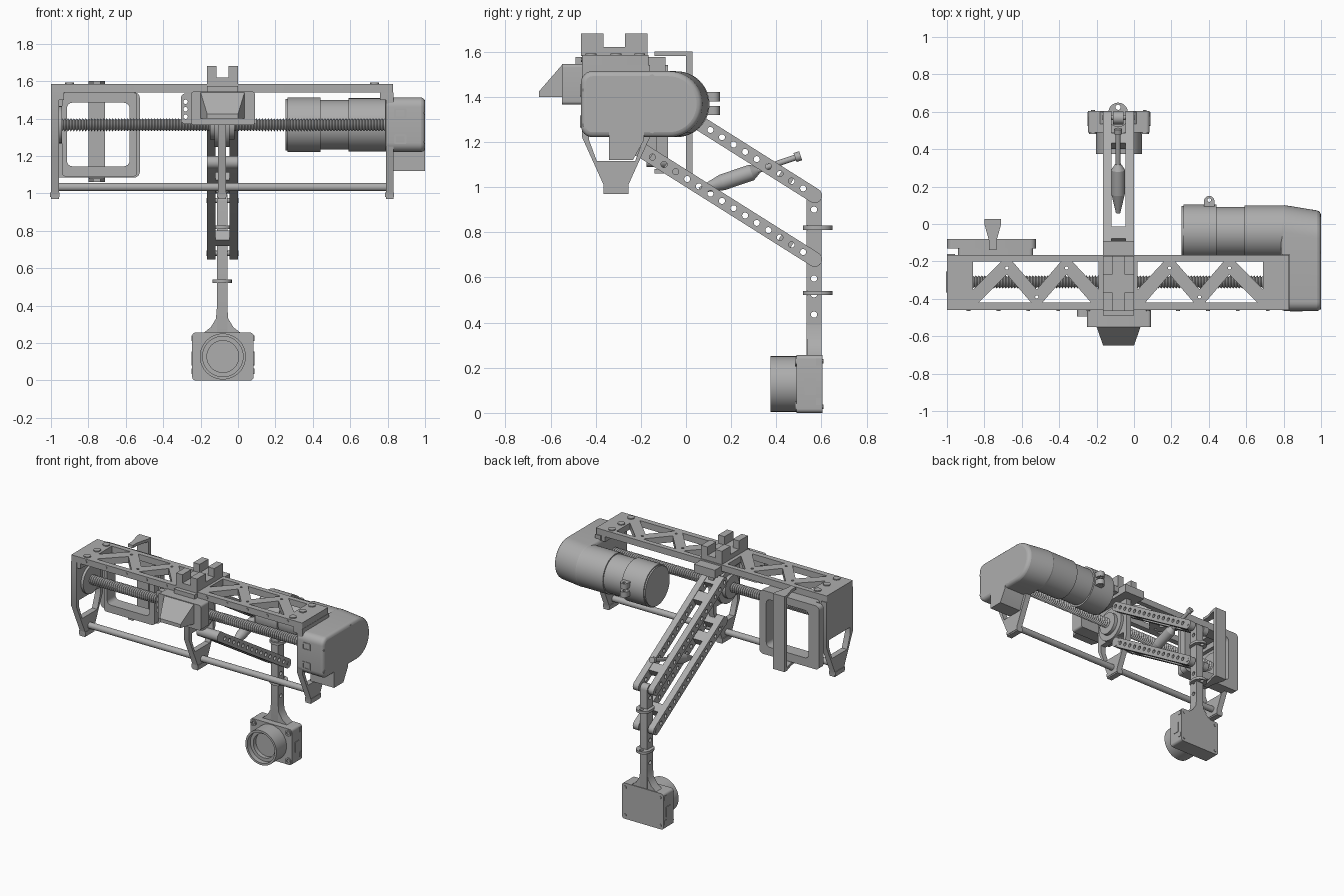
import bpy, bmesh, math
from mathutils import Matrix, Vector

if "Cube" in bpy.data.objects:
    bpy.data.objects.remove(bpy.data.objects["Cube"], do_unlink=True)

GREY = (0.42, 0.42, 0.42, 1)
mat = bpy.data.materials.new("plain grey")
mat.use_nodes = True
mat.diffuse_color = GREY
mat.node_tree.nodes["Principled BSDF"].inputs["Base Color"].default_value = GREY
made = []
MID = -0.085                      # centre plane of the rail
SY, SZ = -0.31, 1.367             # screw axis
# sketch planes: local axes mapped to the world
PLANES = {"xy": ((1, 0, 0), (0, 1, 0), (0, 0, 1)),
          "xz": ((1, 0, 0), (0, 0, 1), (0, -1, 0)),
          "yz": ((0, 1, 0), (0, 0, 1), (1, 0, 0))}


def finish(name, bm):
    bmesh.ops.remove_doubles(bm, verts=bm.verts, dist=1e-5)
    bmesh.ops.recalc_face_normals(bm, faces=bm.faces)
    me = bpy.data.meshes.new(name)
    bm.to_mesh(me)
    bm.free()
    me.materials.append(mat)
    ob = bpy.data.objects.new(name, me)
    bpy.context.collection.objects.link(ob)
    made.append(ob)
    return ob


def plate(name, plane, lo, hi, outline, holes=()):
    """Flat outline with holes, extruded from lo to hi across its plane."""
    cu = bpy.data.curves.new(name, "CURVE")
    cu.dimensions, cu.fill_mode, cu.extrude = "2D", "BOTH", (hi - lo) / 2
    for loop in [outline, *holes]:
        sp = cu.splines.new("POLY")
        sp.points.add(len(loop) - 1)
        for p, (u, v) in zip(sp.points, loop):
            p.co = (u, v, 0, 1)
        sp.use_cyclic_u = True
    tmp = bpy.data.objects.new(name, cu)
    bpy.context.collection.objects.link(tmp)
    bpy.context.view_layer.update()
    me = bpy.data.meshes.new_from_object(tmp.evaluated_get(bpy.context.evaluated_depsgraph_get()))
    bpy.data.objects.remove(tmp)
    bm = bmesh.new()
    bm.from_mesh(me)
    bpy.data.meshes.remove(me)
    axes = [Vector(a) for a in PLANES[plane]]
    off = Vector(abs(c) for c in axes[2]) * (lo + hi) / 2
    for v in bm.verts:
        v.co = axes[0] * v.co.x + axes[1] * v.co.y + axes[2] * v.co.z + off
    return finish(name, bm)


def box(name, x, y, z, tilt=0, pivot=(0, 0, 0)):
    bm = bmesh.new()
    bmesh.ops.create_cube(bm, size=1)
    for v in bm.verts:
        v.co = [r[0] + (c + 0.5) * (r[1] - r[0]) for c, r in zip(v.co, (x, y, z))]
    bm.transform(Matrix.Translation(pivot) @ Matrix.Rotation(tilt, 4, "X"))
    return finish(name, bm)


def rod(name, a, b, r1, r2=None, n=32):
    a, b = Vector(a), Vector(b)
    bm = bmesh.new()
    bmesh.ops.create_cone(bm, cap_ends=True, segments=n, radius1=r1,
                          radius2=r1 if r2 is None else r2, depth=(b - a).length)
    bm.transform(Matrix.Translation((a + b) / 2) @ (b - a).to_track_quat("Z", "Y").to_matrix().to_4x4())
    return finish(name, bm)


def loft(name, rings):
    bm = bmesh.new()
    rows = [[bm.verts.new(p) for p in ring] for ring in rings]
    for r, s in zip(rows, rows[1:]):
        for i in range(len(r)):
            j = (i + 1) % len(r)
            bm.faces.new((r[i], r[j], s[j], s[i]))
    bm.faces.new(rows[0])
    bm.faces.new(rows[-1])
    return finish(name, bm)


def arc(u, v, r, a0=0, a1=360, n=24):
    full = a1 - a0 == 360
    k = n if full else n + 1
    return [(u + r * math.cos(math.radians(a0 + (a1 - a0) * i / n)),
             v + r * math.sin(math.radians(a0 + (a1 - a0) * i / n))) for i in range(k)]


def slot(p, q, r):
    a = math.degrees(math.atan2(q[1] - p[1], q[0] - p[0]))
    return arc(*q, r, a - 90, a + 90, 10) + arc(*p, r, a + 90, a + 270, 10)


def rrect(u0, u1, v0, v1, r):
    return (arc(u1 - r, v1 - r, r, 0, 90, 6) + arc(u0 + r, v1 - r, r, 90, 180, 6)
            + arc(u0 + r, v0 + r, r, 180, 270, 6) + arc(u1 - r, v0 + r, r, 270, 360, 6))


# Top truss plate, mirrored about its middle
lo, hi = -0.42, -0.20
half = [[(-0.86, hi), (-0.71, hi), (-0.86, -0.35)],
        [(-0.83, lo), (-0.68, -0.27), (-0.55, lo)],
        [(-0.65, hi), (-0.39, hi), (-0.52, -0.35)],
        [(-0.49, lo), (-0.36, -0.27), (-0.23, lo)],
        [(-0.33, hi), (-0.19, hi), (-0.19, -0.35)]]
cuts = half + [[(2 * MID - u, v) for u, v in t] for t in half]
cuts += [arc(u, v, 0.009, n=10) for s in (-1, 1)
         for u, v in ((MID + s * 0.595, -0.235), (MID + s * 0.435, -0.39), (MID + s * 0.275, -0.235))]
plate("top_plate", "xy", 1.54, 1.585, rrect(-1, 0.83, -0.46, -0.165, 0.006), cuts)
for x in (MID - 0.815, MID + 0.815):
    for y in (-0.205, SY, -0.42):
        rod("plate_bolt", (x, y, 1.58), (x, y, 1.592), 0.024, n=20)
for i in range(11):
    x = MID + (i - 5) * 0.16
    rod("edge_bolt", (x, -0.455, 1.565), (x, -0.464, 1.565), 0.01, n=12)

# Slotted mount on top of the plate
box("mount_base", (-0.165, 0), (-0.465, -0.17), (1.58, 1.62))
for x in ((-0.165, -0.115), (-0.05, 0)):
    for y in ((-0.465, -0.365), (-0.27, -0.17)):
        box("mount_post", x, y, (1.62, 1.68))

# Hanging brackets, each with a trapezoid window
right = [(0.15, 1.54), (0.15, 1.22), (0.055, 1.01), (0.055, 0.97)]
outline = [(SY + u, v) for u, v in right] + [(SY - u, v) for u, v in reversed(right)]
window = [(SY - 0.085, 1.115), (SY + 0.085, 1.115), (SY + 0.12, 1.21), (SY + 0.12, 1.26), (SY - 0.12, 1.26), (SY - 0.12, 1.21)]
for name, x in (("left_end_bracket", 0.79), ("centre_bracket", -0.107), ("right_end_bracket", -1)):
    plate(name, "yz", x, x + 0.042, outline, [window])
    box(name + "_foot", (x - 0.005, x + 0.045), (SY - 0.055, SY + 0.055), (0.98, 1.005))
for x in ((-0.965, -0.93), (0.76, 0.795)):
    box("corner_block", x, (-0.455, -0.17), (1.5, 1.545))
plate("end_bearing", "yz", -0.999, -0.94, arc(SY, SZ, 0.1), [arc(SY, SZ, 0.02)])

# Threaded screw and guide rod
pitch = 0.016
rings = []
for i in range(109):
    for dx, r in ((0, 0.026), (0.5, 0.035)):
        rings.append([(-0.95 + (i + dx) * pitch, y, z) for y, z in arc(SY, SZ, r, n=16)])
loft("lead_screw", rings)
rod("guide_rod", (-0.97, SY, 1.034), (0.81, SY, 1.034), 0.022)

# Travelling nut and carriage
rod("nut", (-0.15, SY, SZ), (-0.02, SY, SZ), 0.08)
rod("nut_flange", (-0.125, SY, SZ), (-0.045, SY, SZ), 0.12)
box("carriage", (-0.165, 0), (-0.49, -0.09), (1.515, 1.575))
rod("lower_pivot", (-0.166, -0.2, 1.165), (0.001, -0.2, 1.165), 0.035)

# Front cover with tapered hood and side tab
plate("front_cover", "xz", -0.55, -0.455, rrect(-0.25, 0.09, 1.365, 1.545, 0.015))
loft("hood", [[(-0.2, -0.55, 1.4), (0.035, -0.55, 1.4), (0.035, -0.55, 1.54), (-0.2, -0.55, 1.54)],
              [(-0.165, -0.65, 1.4), (0, -0.65, 1.4), (0, -0.65, 1.425), (-0.165, -0.65, 1.425)]])
plate("cover_tab", "xz", -0.495, -0.455, rrect(-0.305, -0.23, 1.37, 1.535, 0.025),
      [arc(-0.28, z, 0.012, n=12) for z in (1.41, 1.45, 1.49)])

# Motor with stepped body and clip lugs
MY = -0.042
for a, b, r in ((0.255, 0.27, 0.138), (0.265, 0.44, 0.146), (0.44, 0.59, 0.133), (0.59, 0.8, 0.142)):
    rod("motor_body", (a, MY, SZ), (b, MY, SZ), r, n=48)
for z in (1.34, 1.40):
    plate("clip_lug", "xy", z - 0.02, z + 0.02, slot((0.402, 0.08), (0.402, 0.122), 0.028),
          [arc(0.402, 0.128, 0.01, n=12)])

# Gear cover: rounded at the motor side, leaning inwards
def cover_ring(x, shift):
    prof = (arc(MY - shift, SZ, 0.146, -90, 90, 24) + arc(-0.415, 1.463, 0.05, 90, 180, 6)
            + arc(-0.415, 1.271, 0.05, 180, 270, 6))
    return [(x, y, z) for y, z in prof]

cover = loft("gear_cover", [cover_ring(0.785, 0), cover_ring(1, 0.035)])
bev = cover.modifiers.new("Bevel", "BEVEL")
bev.width, bev.segments, bev.limit_method, bev.angle_limit = 0.022, 3, "ANGLE", math.radians(50)
plate("cover_foot", "yz", 0.812, 1, [(-0.34, 1.25), (-0.34, 1.12), (-0.235, 1.12), (-0.185, 1.21), (-0.185, 1.25)])
for y, z in ((-0.445, 1.43), (-0.445, 1.275), (-0.15, 1.488), (-0.15, 1.25)):
    rod("cover_bolt", (0.97, y, z), (1, y, z), 0.012, n=12)
for z in (1.428, 1.29):
    plate("cover_window", "xz", -0.469, -0.46, rrect(0.835, 0.9, z - 0.027, z + 0.027, 0.008),
          [rrect(0.845, 0.89, z - 0.018, z + 0.018, 0.004)])

# Rear frame and its clamp strap
hole = rrect(-0.915, -0.58, 1.145, 1.485, 0.03)
plate("rear_frame", "xz", -0.175, -0.13, rrect(-0.94, -0.54, 1.09, 1.54, 0.02), [hole])
plate("rear_frame_rim", "xz", -0.13, -0.08, rrect(-1, -0.525, 1.085, 1.54, 0.03), [hole])
box("strap", (-0.8, -0.71), (0, 0.028), (1.06, 1.6))
taper = [(-0.8, 0.028), (-0.8, 0), (-0.775, -0.09), (-0.775, -0.14), (-0.735, -0.14), (-0.735, -0.09), (-0.71, 0), (-0.71, 0.028)]
for z in (1.06, 1.58):
    plate("strap_arm", "xy", z, z + 0.02, taper)

# Two parallel swing links: drilled side bars joined by webs
DY, DZ = 0.77, -0.485
length, tilt = math.hypot(DY, DZ), math.atan2(DZ, DY)
for name, z0 in (("lower_link", 1.165), ("upper_link", 1.447)):
    p, q = (-0.2, z0), (-0.2 + DY, z0 + DZ)
    holes = [arc(p[0] + DY * i / 15, p[1] + DZ * i / 15, 0.0135, n=14) for i in range(16)]
    for x in (-0.165, -0.045):
        plate(name + "_bar", "yz", x, x + 0.045, slot(p, q, 0.033), holes)
    for a, b in ((0.0, 0.06), (0.14, 0.22), (0.8, 0.87)):
        box(name + "_web", (-0.125, -0.04), (a * length, b * length), (-0.03, 0.03), tilt, (0, *p))
    rod(name + "_pin", (-0.168, *q), (0.003, *q), 0.014, n=16)

# Damper between the links
def damper(y):
    return (MID, y, 0.99 + (y - 0.07) * 0.34)

rod("damper_tail", damper(0.06), damper(0.16), 0.012, 0.036)
rod("damper_body", damper(0.16), damper(0.29), 0.036)
rod("damper_neck", damper(0.29), damper(0.32), 0.036, 0.016)
rod("damper_rod", damper(0.3), damper(0.5), 0.013, n=16)
rod("damper_knob", damper(0.483), damper(0.508), 0.021, n=16)

# Upright arm with flared foot and eyelet clips
AY = 0.567
plate("upright_arm", "yz", -0.113, -0.057, slot((AY, 0.26), (AY, 0.96), 0.034),
      [arc(AY, z, 0.014, n=14) for z in (0.435, 0.525, 0.595, 0.9)])
flare = [(0.027, 0.4), (0.033, 0.33), (0.06, 0.285), (0.105, 0.25)]
plate("arm_flare", "xz", 0.535, 0.6, [(MID + u, v) for u, v in flare] + [(MID - u, v) for u, v in reversed(flare)])
for z in (0.53, 0.82):
    plate("eyelet_clip", "xy", z - 0.009, z + 0.009, slot((MID, 0.57), (MID, 0.597), 0.052),
          [arc(MID, 0.624, 0.014, n=14)])

# Head: housing, hollow barrel, lens and corner screws
HX, HZ = -0.081, 0.128
plate("head_housing", "xz", 0.49, 0.605, rrect(-0.245, 0.083, 0, 0.256, 0.018))
plate("barrel", "xz", 0.375, 0.49, arc(HX, HZ, 0.123, n=48), [arc(HX, HZ, 0.108, n=48)])
plate("barrel_step", "xz", 0.41, 0.49, arc(HX, HZ, 0.109, n=48), [arc(HX, HZ, 0.085, n=48)])
rod("lens", (HX, 0.44, HZ), (HX, 0.5, HZ), 0.086, n=48)
for x in (HX - 0.138, HX + 0.138):
    for z in (0.028, 0.228):
        plate("corner_screw", "xz", 0.482, 0.49, arc(x, z, 0.022), [arc(x, z, 0.011)])
        rod("rear_screw", (x, 0.6, z), (x, 0.609, z), 0.01, n=12)
for x in (-0.249, 0.081):
    plate("side_panel", "yz", x, x + 0.006, rrect(0.525, 0.575, 0.08, 0.155, 0.004))
    for z in (0.035, 0.21):
        box("side_catch", (x, x + 0.006), (0.575, 0.6), (z, z + 0.03))

# Smooth round surfaces, keep edges sharp
bpy.ops.object.select_all(action="DESELECT")
for ob in made:
    ob.select_set(True)
bpy.context.view_layer.objects.active = made[0]
bpy.ops.object.shade_smooth_by_angle(angle=math.radians(30))
